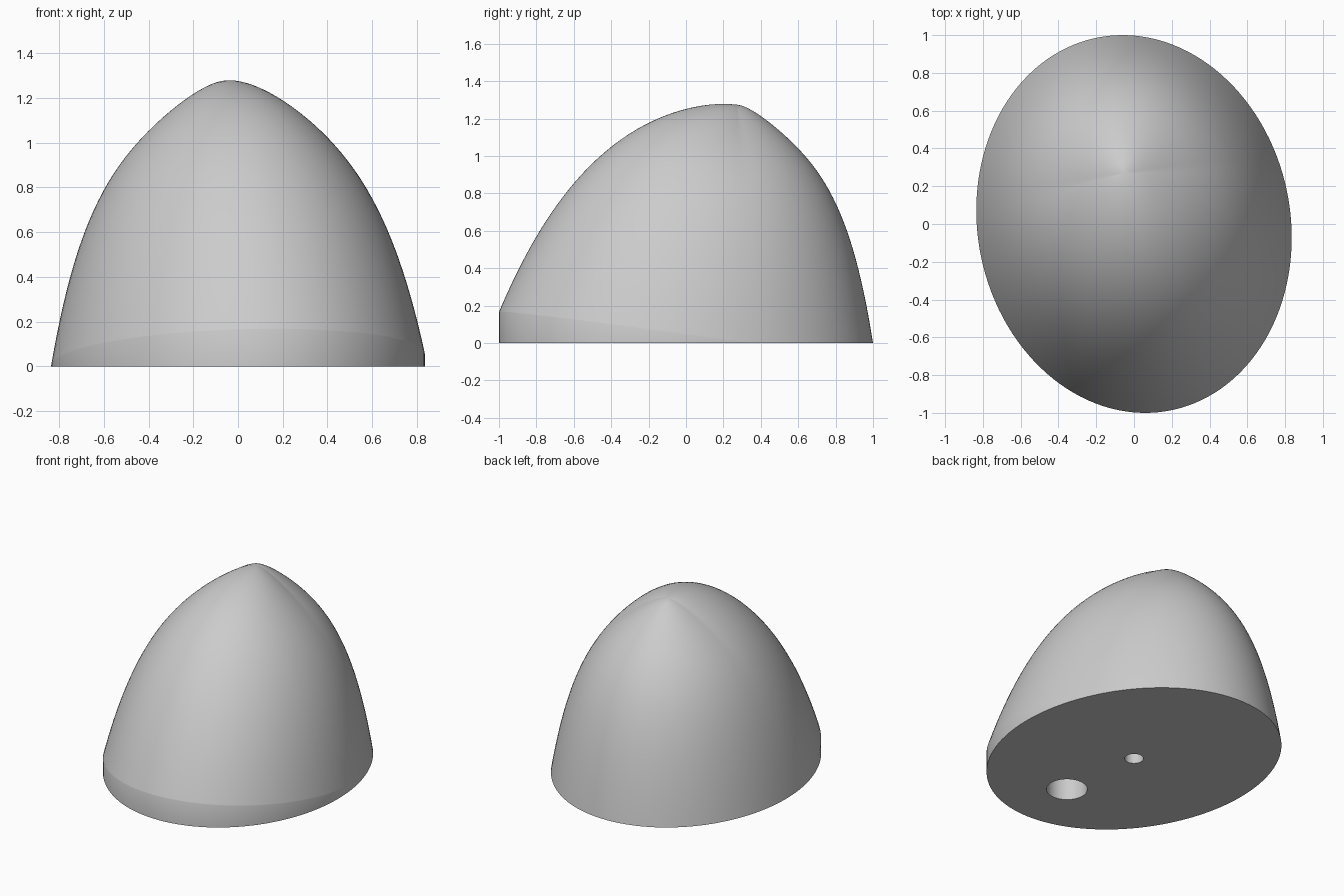
import bpy, bmesh, math

if "Cube" in bpy.data.objects:
    bpy.data.objects.remove(bpy.data.objects["Cube"])

SEGS, RINGS = 128, 40
APEX = (-0.05, 0.27, 1.275)

grey = bpy.data.materials.new("light grey")
grey.diffuse_color = (0.6, 0.6, 0.6, 1)
grey.use_nodes = True
grey.node_tree.nodes["Principled BSDF"].inputs["Base Color"].default_value = grey.diffuse_color


def rim_point(a):
    """Slightly turned ellipse: half width 0.835, half length 1."""
    sx, sy, sxy = 0.835, 1.0, -0.06
    k = sxy / sx
    return sx * math.cos(a), k * math.cos(a) + math.sqrt(sy - k * k) * math.sin(a)


def wall_height(x, y):
    """Upright wall, tallest at the front and fading out toward the back."""
    return max(0.0, 0.03 - 0.135 * y + 0.02 * x)


def dome_height(t, w):
    """Meridian from apex (t=0) to rim (t=1); w blends steep back to fuller front."""
    p_back = 1.65 + 0.3 * t + 1.7 * t * t
    p_front = 1.85 + 0.65 * t
    return 1 - t ** (p_back * (1 - w) + p_front * w)


# dome body: base ring, then rings up to the apex
bm = bmesh.new()
rims = [rim_point(2 * math.pi * i / SEGS) for i in range(SEGS)]
rings = [[bm.verts.new((x, y, 0)) for x, y in rims]]
for j in range(RINGS):
    t = math.sin(math.pi / 2 * (1 - j / RINGS))
    ring = []
    for x, y in rims:
        h = wall_height(x, y)
        z = APEX[2] * dome_height(t, min(1, h / 0.165)) + h * t
        ring.append(bm.verts.new((APEX[0] + (x - APEX[0]) * t,
                                  APEX[1] + (y - APEX[1]) * t, z)))
    rings.append(ring)
tip = bm.verts.new(APEX)
for i in range(SEGS):
    n = (i + 1) % SEGS
    for lo, hi in zip(rings, rings[1:]):
        bm.faces.new((lo[i], lo[n], hi[n], hi[i]))
    bm.faces.new((rings[-1][i], rings[-1][n], tip))
bm.faces.new(rings[0][::-1])
bmesh.ops.remove_doubles(bm, verts=bm.verts, dist=1e-4)
bmesh.ops.recalc_face_normals(bm, faces=bm.faces)
mesh = bpy.data.meshes.new("dome_body")
bm.to_mesh(mesh)
bm.free()
dome = bpy.data.objects.new("dome_body", mesh)
bpy.context.collection.objects.link(dome)
mesh.materials.append(grey)

# round sockets in the underside: x, y, radius, depth
for name, x, y, r, depth in (("centre_hole", 0, 0, 0.06, 0.3),
                             ("front_hole", 0.075, -0.575, 0.13, 0.3)):
    bpy.ops.mesh.primitive_cylinder_add(vertices=48, radius=r, depth=2 * depth,
                                        location=(x, y, 0))
    cutter = bpy.context.object
    cutter.name = name + "_cutter"
    cutter.hide_render = True
    cutter.data.materials.append(grey)
    bpy.context.view_layer.objects.active = dome
    mod = dome.modifiers.new(name, 'BOOLEAN')
    mod.operation, mod.solver, mod.object = 'DIFFERENCE', 'EXACT', cutter
    bpy.ops.object.modifier_apply(modifier=mod.name)
    bpy.data.objects.remove(cutter)

bpy.ops.object.select_all(action='DESELECT')
dome.select_set(True)
bpy.context.view_layer.objects.active = dome
bpy.ops.object.shade_smooth_by_angle(angle=math.radians(35))
